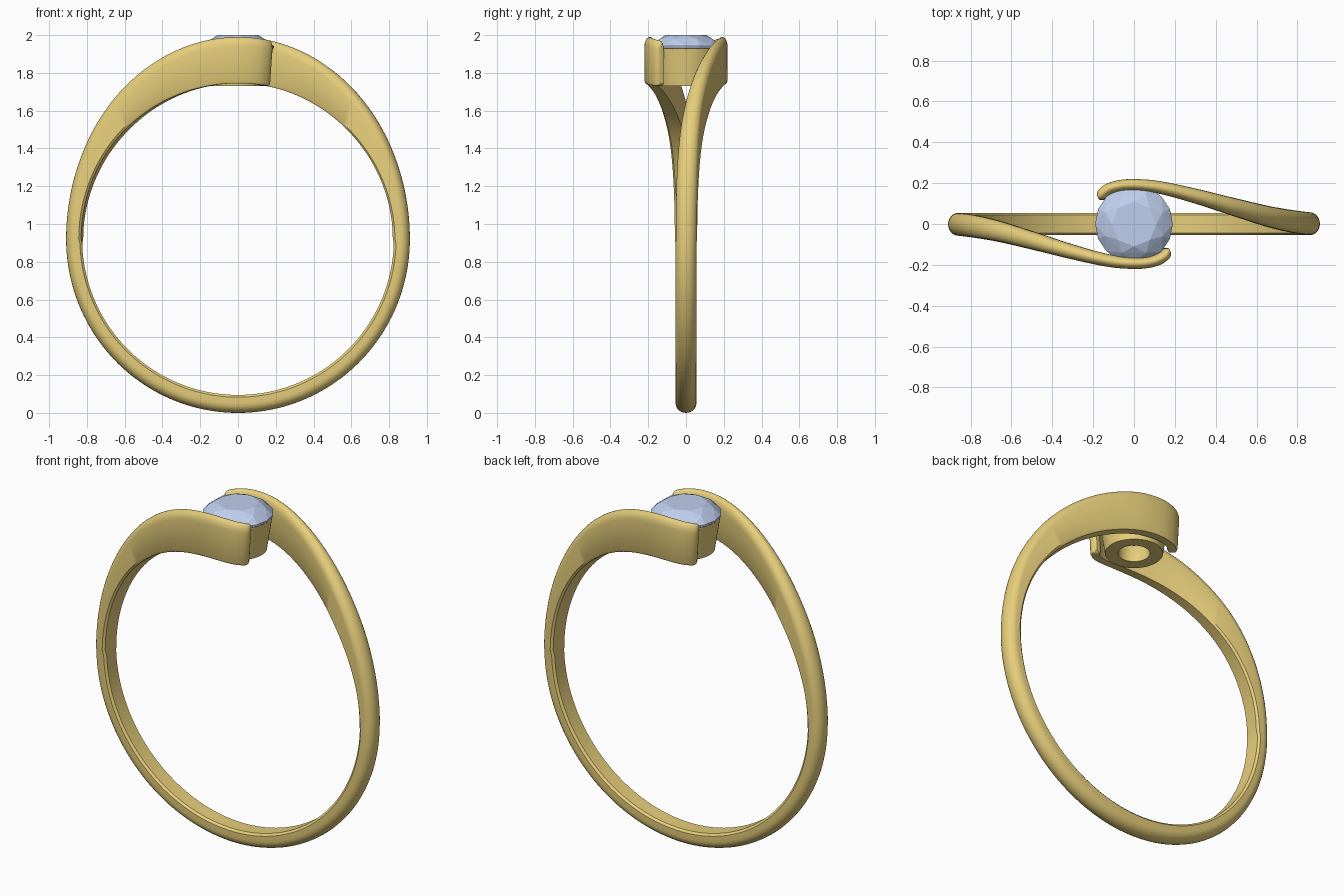
import bpy, bmesh, math
from mathutils import Vector

if "Cube" in bpy.data.objects:
    bpy.data.objects.remove(bpy.data.objects["Cube"])


def material(name, color):
    m = bpy.data.materials.new(name)
    m.diffuse_color = color
    m.use_nodes = True
    m.node_tree.nodes["Principled BSDF"].inputs["Base Color"].default_value = m.diffuse_color
    return m


gold = material("gold", (0.80, 0.62, 0.20, 1))
blue = material("pale_blue", (0.52, 0.62, 0.85, 1))


def add_object(name, bm, mat, smooth):
    bmesh.ops.recalc_face_normals(bm, faces=bm.faces)
    me = bpy.data.meshes.new(name)
    bm.to_mesh(me)
    bm.free()
    ob = bpy.data.objects.new(name, me)
    bpy.context.collection.objects.link(ob)
    me.materials.append(mat)
    if smooth:
        bpy.ops.object.select_all(action='DESELECT')
        bpy.context.view_layer.objects.active = ob
        ob.select_set(True)
        bpy.ops.object.shade_smooth_by_angle(angle=math.radians(40))
    return ob


def spline(pts, x):
    """Smooth curve through (x, value) points."""
    x = min(max(x, pts[0][0]), pts[-1][0])
    n = len(pts)

    def slope(i):
        a, b = pts[max(i - 1, 0)], pts[min(i + 1, n - 1)]
        return (b[1] - a[1]) / (b[0] - a[0])
    i = 0
    while i < n - 2 and x > pts[i + 1][0]:
        i += 1
    h = pts[i + 1][0] - pts[i][0]
    t = (x - pts[i][0]) / h
    return ((2*t**3 - 3*t**2 + 1) * pts[i][1] + (t**3 - 2*t**2 + t) * h * slope(i)
            + (3*t**2 - 2*t**3) * pts[i + 1][1] + (t**3 - t**2) * h * slope(i + 1))


# Sideways sweep and half width of the front arm, by x
SWEEP = [(-1.1, 0), (-0.88, 0), (-0.7, -0.027), (-0.5, -0.08), (-0.3, -0.137),
         (-0.12, -0.18), (0, -0.192), (0.08, -0.186), (0.14, -0.164), (0.176, -0.125)]
WIDTH = [(-1.1, 0.055), (-0.85, 0.055), (-0.6, 0.046), (-0.3, 0.035), (0, 0.028), (0.2, 0.028)]
CZ, RI, RX, TOP, BOT = 0.92, 0.825, 0.91, 1.07, 0.92


def section(a, tip):
    """Cross-section ring at angle a from the top; tip = distance to the arm end."""
    s, c = math.sin(a), math.cos(a)
    inner = Vector((RI * s, CZ + RI * c))
    outer = Vector((RX * s, CZ + (TOP if c > 0 else BOT) * c))
    h = (outer - inner).length
    lower = c <= 0
    w = 0.055 if lower else spline(WIDTH, outer.x)
    cap = min(0.05, h * 0.6)
    shrink = 1.0
    if tip < w:
        shrink = max(0.3, math.sqrt(1 - (1 - tip / w) ** 2))
    inset = (1 - shrink) * 0.02
    w *= shrink
    # flat inside with eased corners, straight sides, rounded outside
    prof = [(0, 0), (0.8 * w, 0), (w, 0.012)]
    prof += [(w * math.cos(t), h - cap + cap * math.sin(t))
             for t in [math.pi * k / 12 for k in range(13)]]
    prof += [(-w, 0.012), (-0.8 * w, 0)]
    ring = []
    for off, up in prof:
        k = (inset + up / h * (h - 2 * inset)) / h
        p = inner.lerp(outer, k)
        q = outer.x if s > 0 else p.x
        y, d = 0, 0
        if not lower:
            y = spline(SWEEP, q)
            d = (spline(SWEEP, q + 0.004) - spline(SWEEP, q - 0.004)) / 0.008
            d = max(-1.3, min(1.3, d))
        n = math.hypot(1, d)
        ring.append(Vector((p.x - off * d / n, y + off / n, p.y)))
    return ring


# Band: two bypass arms, the second turned half a circle about z
a_end = math.asin(0.176 / RX)
angles = [-math.pi + (math.pi - 0.45) * i / 70 for i in range(70)]
angles += [-0.45 + (a_end - 0.03 + 0.45) * i / 30 for i in range(30)]
angles += [a_end - 0.03 * (1 - i / 6) ** 2 for i in range(7)]
bm = bmesh.new()
for sign in (1, -1):
    prev = None
    for a in angles:
        ring = [bm.verts.new((sign * p.x, sign * p.y, p.z))
                for p in section(a, (a_end - a) * 1.2)]
        if prev:
            for i in range(len(ring)):
                j = (i + 1) % len(ring)
                bm.faces.new((prev[i], prev[j], ring[j], ring[i]))
        prev = ring
    bm.faces.new(prev)
bmesh.ops.remove_doubles(bm, verts=bm.verts, dist=0.0005)
add_object("bypass_band", bm, gold, True)

# Setting cup: tapered and bored through
bm = bmesh.new()
N = 64
cup = [(0.155, 1.73), (0.185, 1.93), (0.165, 1.93), (0.085, 1.80), (0.085, 1.73)]
rings = [[bm.verts.new((r * math.cos(2*math.pi*i/N), r * math.sin(2*math.pi*i/N), z))
          for i in range(N)] for r, z in cup]
for k in range(len(rings)):
    A, B = rings[k], rings[(k + 1) % len(rings)]
    for i in range(N):
        j = (i + 1) % N
        bm.faces.new((A[i], A[j], B[j], B[i]))
add_object("setting_cup", bm, gold, True)

# Gemstone: faceted brilliant cut as a convex hull of rings
bm = bmesh.new()
for count, r, z, turn in [(8, 0.11, 2.0, 0), (8, 0.153, 1.979, 0.5), (16, 0.19, 1.942, 0),
                          (16, 0.19, 1.932, 0), (8, 0.05, 1.815, 0.5), (1, 0, 1.775, 0)]:
    for i in range(count):
        t = 2 * math.pi * (i + turn) / count
        bm.verts.new((r * math.cos(t), r * math.sin(t), z))
bmesh.ops.convex_hull(bm, input=bm.verts)
bmesh.ops.dissolve_limit(bm, angle_limit=0.01, verts=bm.verts, edges=bm.edges)
add_object("gemstone", bm, blue, False)
